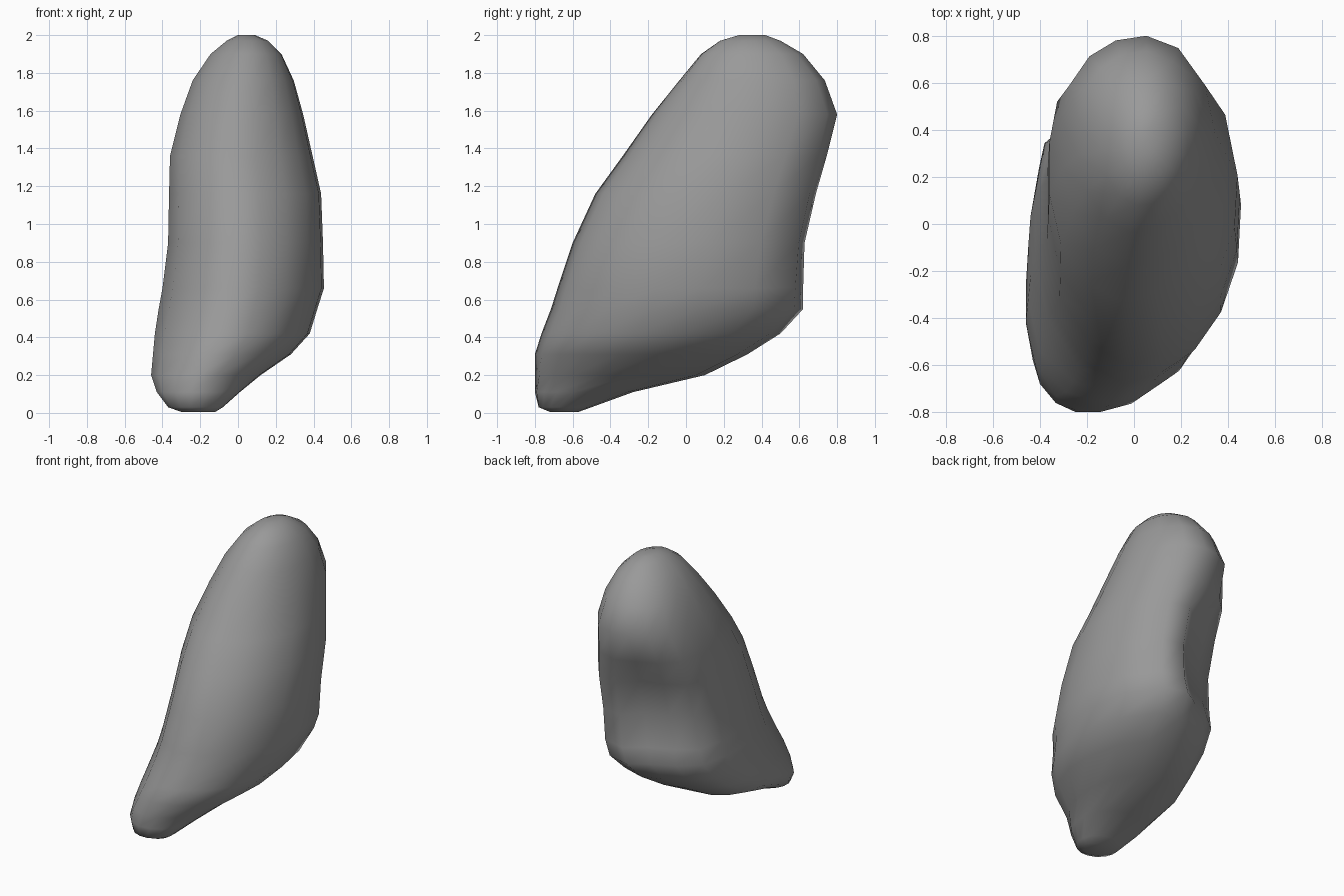
import bpy, bmesh
from mathutils import Vector

if "Cube" in bpy.data.objects:
    bpy.data.objects.remove(bpy.data.objects["Cube"])

# Normalised cross-section outline (x, y), anticlockwise from the front tip:
# narrow front, bulging right side, flat left side
OUTLINE = [(-.17, -1), (.2, -.93), (.54, -.78), (.8, -.54), (.97, -.22), (1, .15),
           (.87, .58), (.52, .9), (.1, 1), (-.3, .96), (-.65, .83), (-.92, .58),
           (-1, .25), (-1, -.15), (-.87, -.54), (-.56, -.85)]
# Outline indices pushed in by the hollow at the back left, with strength
HOLLOW = {8: .25, 9: 1, 10: .8, 11: .15}

# z, x min, x max, y min, y max, roundness, hollow depth
LEVELS = [(.005, -.30, -.12, -.72, -.57, 1, 0),
          (.03, -.37, -.08, -.78, -.50, 1, 0),
          (.11, -.43, .01, -.80, -.28, .6, 0),
          (.20, -.46, .12, -.80, .10, .3, 0),
          (.31, -.45, .28, -.80, .33, .1, .02),
          (.42, -.44, .38, -.765, .51, 0, .04),
          (.55, -.42, .42, -.715, .64, 0, .08),
          (.66, -.40, .455, -.68, .645, 0, .10),
          (.90, -.37, .45, -.60, .66, 0, .13),
          (1.16, -.365, .44, -.48, .715, 0, .11),
          (1.36, -.36, .395, -.335, .755, 0, .04),
          (1.58, -.305, .345, -.18, .80, .2, 0),
          (1.76, -.24, .295, -.035, .735, .5, 0),
          (1.90, -.145, .23, .08, .62, .8, 0),
          (1.97, -.06, .16, .18, .50, 1, 0),
          (2.0, .0, .09, .28, .42, 1, 0)]


def section(z, x0, x1, y0, y1, roundness, hollow):
    """One horizontal ring, fitted to its extents and then dented."""
    pts = [Vector(p).lerp(Vector(p).normalized(), roundness) for p in OUTLINE]
    us, vs = [p.x for p in pts], [p.y for p in pts]
    ring = []
    for i, p in enumerate(pts):
        x = x0 + (x1 - x0) * (p.x - min(us)) / (max(us) - min(us))
        y = y0 + (y1 - y0) * (p.y - min(vs)) / (max(vs) - min(vs))
        push = hollow * HOLLOW.get(i, 0)
        ring.append((x + .5 * push, y - push, z))
    return ring


# Smooth leaning body, lofted through the rings
bm = bmesh.new()
rings = [[bm.verts.new(c) for c in section(*level)] for level in LEVELS]
n = len(OUTLINE)
for a, b in zip(rings, rings[1:]):
    for i in range(n):
        j = (i + 1) % n
        bm.faces.new((a[i], a[j], b[j], b[i]))
bm.faces.new(rings[0][::-1])
bm.faces.new(rings[-1])
bmesh.ops.recalc_face_normals(bm, faces=bm.faces)
for f in bm.faces:
    f.smooth = True
bmesh.ops.translate(bm, verts=bm.verts, vec=(0, 0, 0))
mesh = bpy.data.meshes.new("rounded_body")
bm.to_mesh(mesh)
bm.free()

# Dark grey colour
grey = bpy.data.materials.new("dark_grey")
grey.diffuse_color = (.32, .32, .32, 1)
grey.use_nodes = True
grey.node_tree.nodes["Principled BSDF"].inputs["Base Color"].default_value = grey.diffuse_color
mesh.materials.append(grey)
bpy.context.collection.objects.link(bpy.data.objects.new("rounded_body", mesh))
